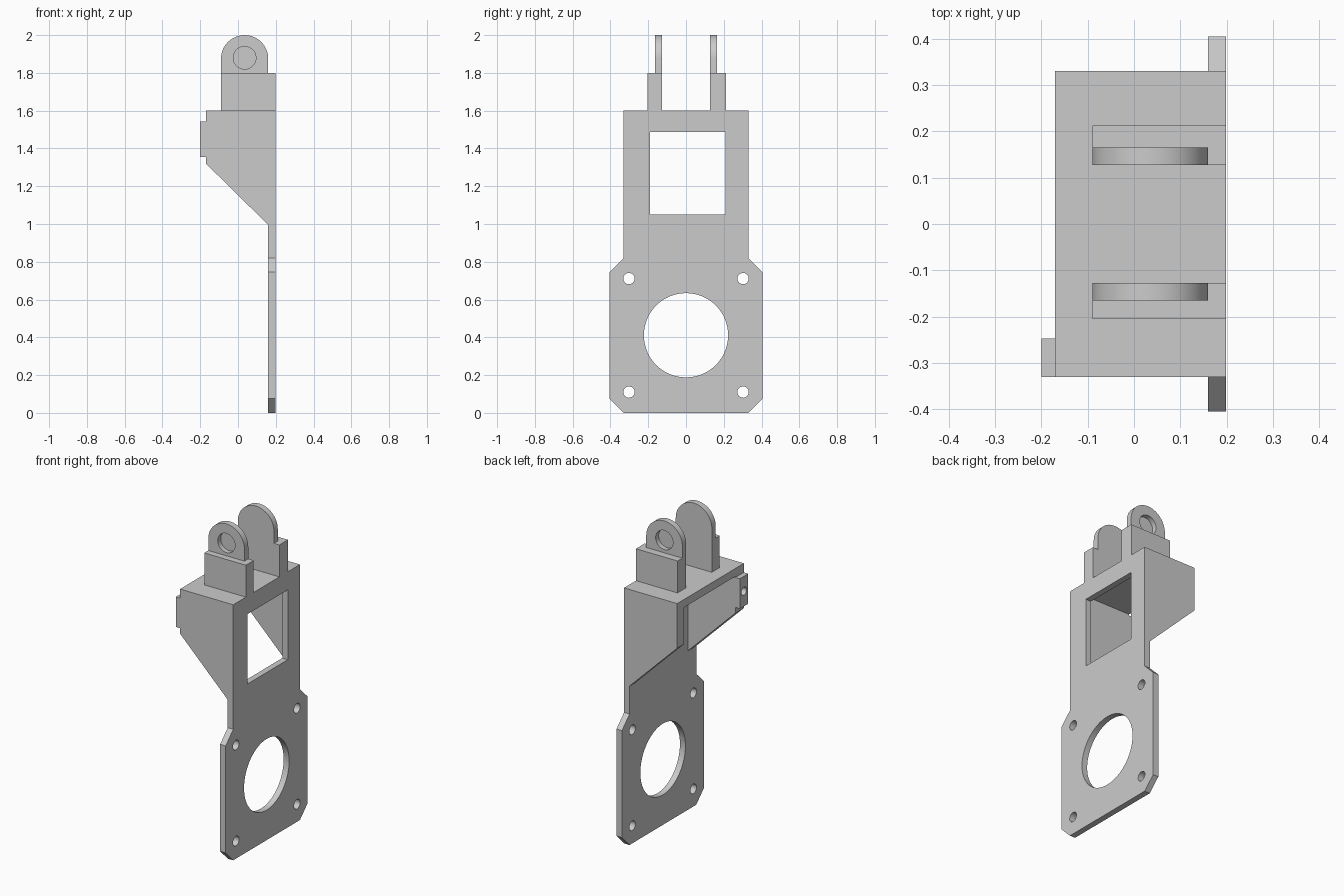
import bpy, bmesh, math
from mathutils import Vector

cube = bpy.data.objects.get("Cube")
if cube:
    bpy.data.objects.remove(cube, do_unlink=True)

grey = bpy.data.materials.new("plain grey")
grey.use_nodes = True
grey.diffuse_color = (0.6, 0.6, 0.6, 1)
grey.node_tree.nodes["Principled BSDF"].inputs["Base Color"].default_value = (0.6, 0.6, 0.6, 1)


def finish(name, bm):
    bmesh.ops.recalc_face_normals(bm, faces=bm.faces)
    mesh = bpy.data.meshes.new(name)
    bm.to_mesh(mesh)
    bm.free()
    mesh.materials.append(grey)
    ob = bpy.data.objects.new(name, mesh)
    bpy.context.collection.objects.link(ob)
    return ob


def prism(name, points, axis, start, end):
    """Extrude a 2D profile: (y, z) along x, or (x, z) along y."""
    bm = bmesh.new()
    place = (lambda a, b: (start, a, b)) if axis == "x" else (lambda a, b: (a, start, b))
    face = bm.faces.new([bm.verts.new(place(a, b)) for a, b in points])
    out = bmesh.ops.extrude_face_region(bm, geom=[face])
    step = Vector((end - start, 0, 0)) if axis == "x" else Vector((0, end - start, 0))
    bmesh.ops.translate(bm, verts=[g for g in out["geom"] if isinstance(g, bmesh.types.BMVert)], vec=step)
    return finish(name, bm)


def rect(a0, a1, b0, b1):
    return [(a0, b0), (a1, b0), (a1, b1), (a0, b1)]


def arc(a, b, r, n, start=0, sweep=2 * math.pi, closed=True):
    steps = n if closed else n - 1
    return [(a + r * math.cos(start + sweep * i / steps),
             b + r * math.sin(start + sweep * i / steps)) for i in range(n)]


def cut(ob, cutter):
    mod = ob.modifiers.new("cut", "BOOLEAN")
    mod.operation = "DIFFERENCE"
    mod.solver = "EXACT"
    mod.object = cutter
    bpy.context.view_layer.objects.active = ob
    bpy.ops.object.modifier_apply(modifier=mod.name)
    bpy.data.objects.remove(cutter, do_unlink=True)


def smooth(ob):
    bpy.ops.object.select_all(action="DESELECT")
    ob.select_set(True)
    bpy.context.view_layer.objects.active = ob
    bpy.ops.object.shade_smooth_by_angle(angle=math.radians(30))


# Mounting plate with chamfered wide base
half = [(0.33, 0), (0.405, 0.075), (0.405, 0.745), (0.33, 0.82), (0.33, 1.6)]
plate = prism("mounting_plate", half + [(-y, z) for y, z in reversed(half)], "x", 0.16, 0.198)
cut(plate, prism("window_cutter", rect(-0.19, 0.21, 1.05, 1.487), "x", 0.1, 0.3))
cut(plate, prism("bore_cutter", arc(0, 0.411, 0.223, 64), "x", 0.1, 0.3))
for y in (-0.302, 0.302):
    for z in (0.11, 0.711):
        cut(plate, prism("screw_cutter", arc(y, z, 0.03, 24), "x", 0.1, 0.3))
smooth(plate)

# Open housing: two sloped side walls and a roof
wall = [(0.16, 0.995), (-0.17, 1.32), (-0.17, 1.6), (0.16, 1.6)]
prism("rear_wall", wall, "y", 0.265, 0.33)
front_wall = prism("front_wall", wall, "y", -0.33, -0.247)
prism("roof", rect(-0.17, 0.16, 1.55, 1.6), "y", -0.247, 0.265)

# Small raised tab with a blind screw hole
tab = prism("screw_tab", rect(-0.33, -0.247, 1.355, 1.543), "x", -0.2, -0.17)
for ob in (tab, front_wall):
    cut(ob, prism("tab_cutter", arc(-0.288, 1.45, 0.025, 24), "x", -0.25, -0.05))
    smooth(ob)

# Hinge blocks and rounded lugs, each lug recessed on its outer face
lug_profile = [(-0.09, 1.8), (0.16, 1.8)] + arc(0.035, 1.875, 0.125, 33, 0, math.pi, False)
for side, s, depth in (("front", -1, 0.205), ("rear", 1, 0.212)):
    prism(side + "_hinge_block", rect(-0.09, 0.198, 1.6, 1.8), "y", s * 0.127, s * depth)
    lug = prism(side + "_lug", lug_profile, "y", s * 0.127, s * 0.165)
    cut(lug, prism("recess_cutter", arc(0.035, 1.88, 0.06, 40), "y", s * 0.135, s * 0.2))
    smooth(lug)
